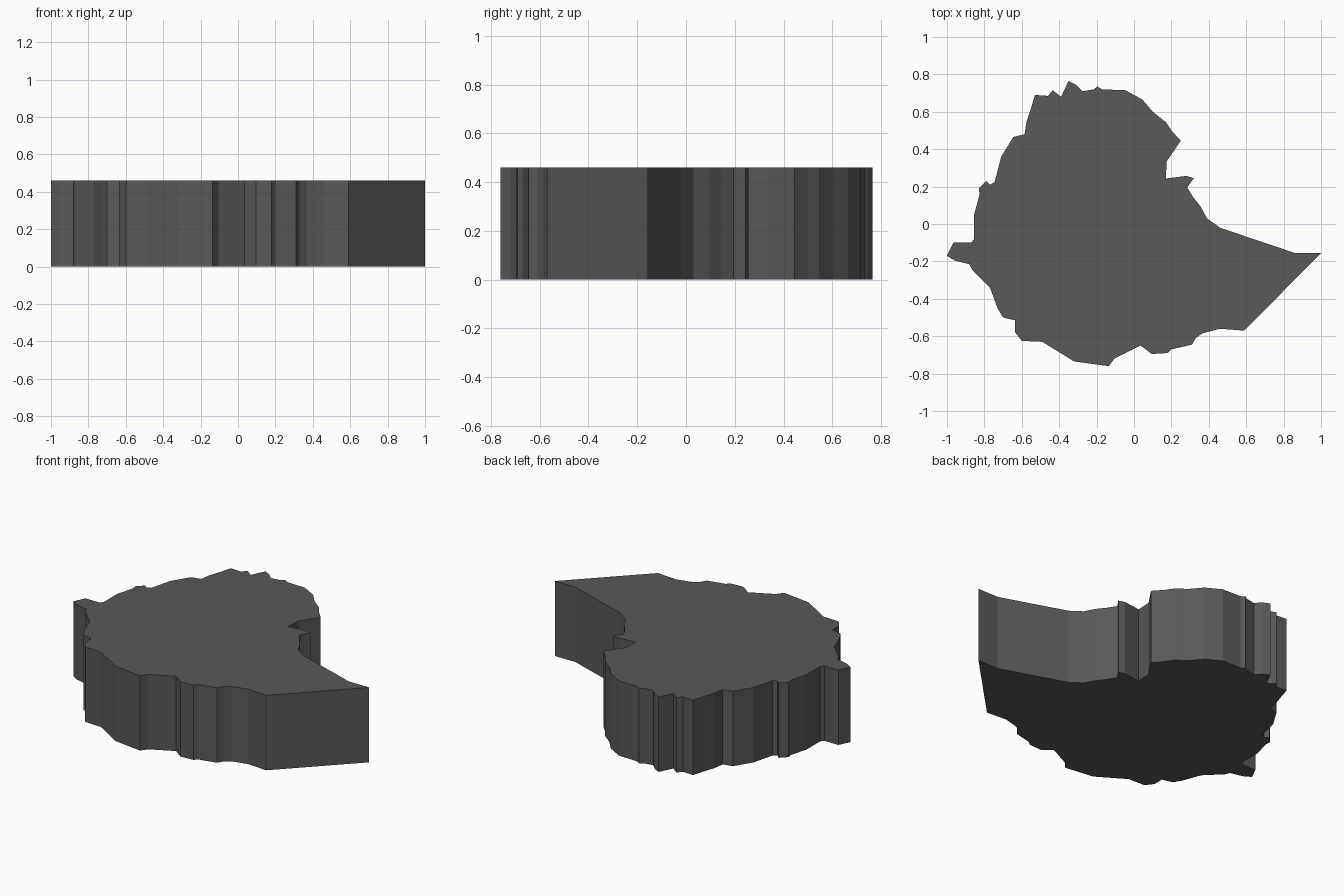
import bpy, bmesh

HEIGHT = 0.46

# Plan outline, traced from the west tip over the north side and back
outline = [
    (-1, -.17), (-.965, -.10), (-.87, -.10), (-.855, -.08), (-.855, .05),
    (-.825, .16), (-.83, .19), (-.79, .23), (-.77, .21), (-.745, .225),
    (-.71, .36), (-.645, .465), (-.585, .48), (-.575, .545), (-.55, .62),
    (-.53, .69), (-.46, .685), (-.435, .715), (-.39, .68), (-.35, .765),
    (-.31, .745), (-.275, .71), (-.215, .72), (-.195, .735), (-.17, .72),
    (-.045, .715), (.045, .665), (.10, .60), (.17, .545), (.20, .50),
    (.25, .445), (.175, .335), (.17, .243), (.28, .257), (.32, .245),
    (.285, .195), (.315, .145), (.355, .095), (.39, .03), (.46, -.02),
    (.86, -.155), (1, -.155), (.59, -.57), (.46, -.56), (.365, -.585),
    (.33, -.61), (.31, -.645), (.20, -.67), (.18, -.69), (.095, -.695),
    (.035, -.65), (-.105, -.72), (-.135, -.76), (-.32, -.735), (-.49, -.63),
    (-.60, -.625), (-.635, -.58), (-.635, -.515), (-.70, -.50), (-.73, -.45),
    (-.77, -.34), (-.865, -.245), (-.88, -.215), (-.96, -.195),
]

# Solid slab: fill the outline, then extrude it upward
bm = bmesh.new()
base = bm.faces.new([bm.verts.new((x, y, 0)) for x, y in outline])
new = bmesh.ops.extrude_face_region(bm, geom=[base])["geom"]
top_verts = [g for g in new if isinstance(g, bmesh.types.BMVert)]
bmesh.ops.translate(bm, verts=top_verts, vec=(0, 0, HEIGHT))
bmesh.ops.triangulate(bm, faces=[f for f in bm.faces if len(f.verts) > 4])
bmesh.ops.recalc_face_normals(bm, faces=bm.faces)

mesh = bpy.data.meshes.new("map_slab")
bm.to_mesh(mesh)
bm.free()
slab = bpy.data.objects.new("map_slab", mesh)
bpy.context.collection.objects.link(slab)

# Dark grey surface
mat = bpy.data.materials.new("dark_grey")
mat.diffuse_color = (0.1, 0.1, 0.1, 1)
mesh.materials.append(mat)
